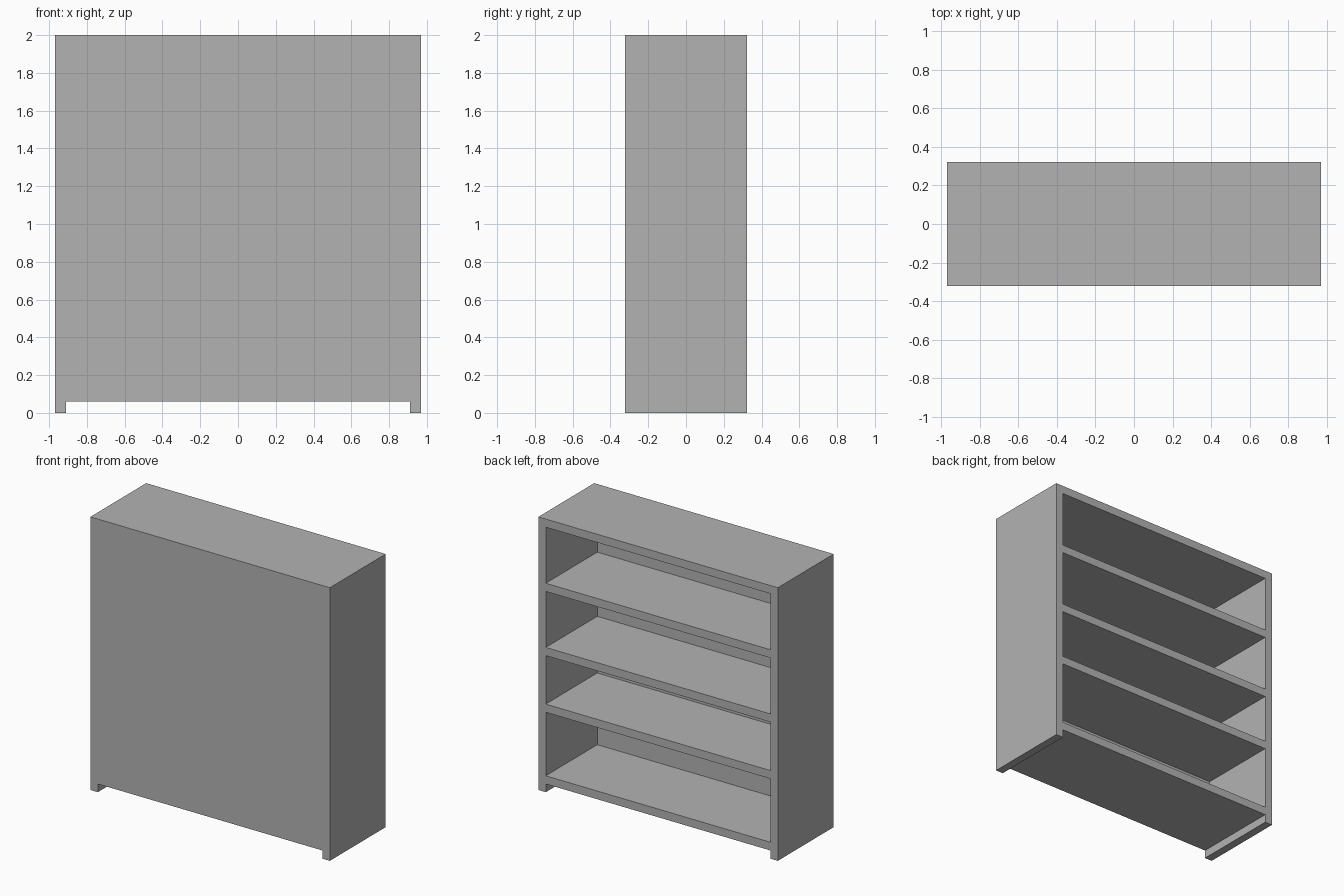
import bpy

# Remove the default cube
cube = bpy.data.objects.get("Cube")
if cube:
    bpy.data.objects.remove(cube, do_unlink=True)

HALF_W, HALF_D, HEIGHT = 0.97, 0.323, 2.0
BOARD, PANEL = 0.06, 0.05
INNER = HALF_W - BOARD

grey = bpy.data.materials.new("plain grey")
grey.use_nodes = True
colour = (0.45, 0.45, 0.45, 1)
grey.diffuse_color = colour
grey.node_tree.nodes["Principled BSDF"].inputs["Base Color"].default_value = colour


def board(name, low, high):
    """Add a box between two opposite corners."""
    bpy.ops.mesh.primitive_cube_add(size=1)
    obj = bpy.context.object
    obj.name = name
    for v in obj.data.vertices:
        v.co = [(a + b) / 2 + c * (b - a) for a, b, c in zip(low, high, v.co)]
    obj.data.materials.append(grey)


# Side boards reach the floor and form the feet
board("right_side", (-HALF_W, -HALF_D, 0), (-INNER, HALF_D, HEIGHT))
board("left_side", (INNER, -HALF_D, 0), (HALF_W, HALF_D, HEIGHT))

# Closed panel across the front; the bays open to +y
inside_y = -HALF_D + PANEL
board("front_panel", (-INNER, -HALF_D, BOARD), (INNER, inside_y, HEIGHT))

# Horizontal boards, by the height of their undersides
levels = {"bottom_shelf": BOARD, "lower_shelf": 0.585, "middle_shelf": 1.0,
          "upper_shelf": 1.47, "top_board": HEIGHT - BOARD}
for name, z in levels.items():
    board(name, (-INNER, inside_y, z), (INNER, HALF_D, z + BOARD))
